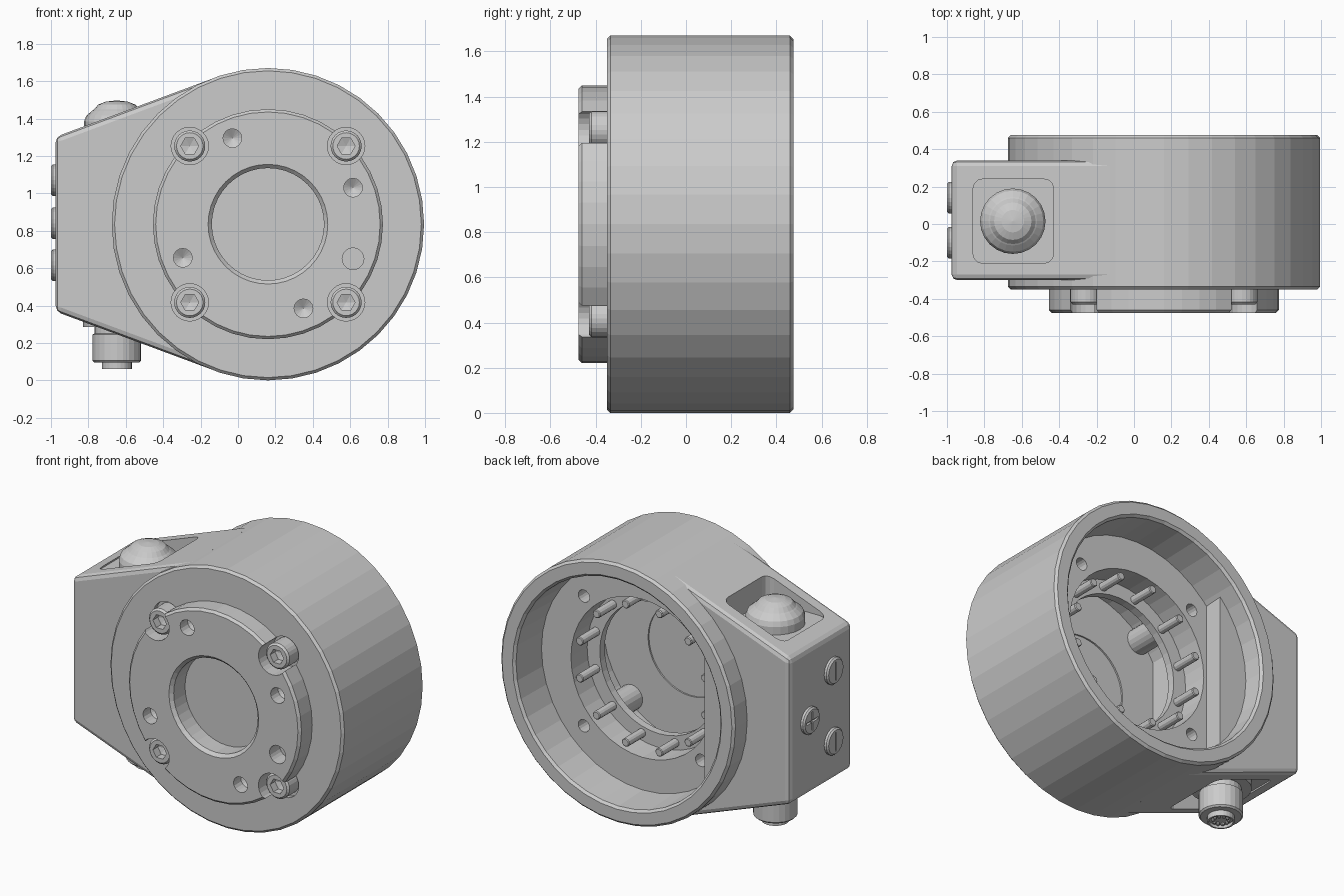
import bpy, bmesh
from math import sin, cos, pi, radians
from mathutils import Matrix, Vector

if "Cube" in bpy.data.objects:
    bpy.data.objects.remove(bpy.data.objects["Cube"])

CX, CZ, R = 0.16, 0.835, 0.835
AXIS_Y = Matrix.Rotation(-pi / 2, 4, 'X')   # profile height runs along +y
AXIS_NX = Matrix.Rotation(-pi / 2, 4, 'Y')  # profile height runs along -x
AXIS_Z = Matrix.Identity(4)


def finish(bm, name):
    bmesh.ops.remove_doubles(bm, verts=bm.verts, dist=1e-5)
    bmesh.ops.recalc_face_normals(bm, faces=bm.faces)
    me = bpy.data.meshes.new(name)
    bm.to_mesh(me)
    bm.free()
    ob = bpy.data.objects.new(name, me)
    bpy.context.collection.objects.link(ob)
    return ob


def lathe(name, prof, pos, rot=AXIS_Y, n=40):
    """Spin a closed (radius, height) profile."""
    bm = bmesh.new()
    m = Matrix.Translation(pos) @ rot
    rings = []
    for i in range(n):
        a = 2 * pi * i / n
        rings.append([bm.verts.new(m @ Vector((r * cos(a), r * sin(a), h))) for r, h in prof])
    k = len(prof)
    for i in range(n):
        p, q = rings[i], rings[(i + 1) % n]
        for j in range(k):
            l = (j + 1) % k
            if prof[j][0] == 0 and prof[l][0] == 0:
                continue
            bm.faces.new((p[j], q[j], q[l], p[l]))
    return finish(bm, name)


def rod(name, r, h0, h1, pos, rot=AXIS_Y, n=20, c=0.0):
    """Cylinder with an optional chamfer at the h1 end."""
    s = c if h1 > h0 else -c
    prof = [(0, h0), (r, h0), (r, h1 - s)] + ([(r - c, h1)] if c else []) + [(0, h1)]
    return lathe(name, prof, pos, rot, n)


def box(name, lo, hi, bevel=0.0):
    bm = bmesh.new()
    bmesh.ops.create_cube(bm, size=1)
    for v in bm.verts:
        v.co = Vector([lo[i] if v.co[i] < 0 else hi[i] for i in range(3)])
    if bevel:
        es = [e for e in bm.edges if abs(e.verts[0].co.z - e.verts[1].co.z) > 1e-4]
        bmesh.ops.bevel(bm, geom=es, offset=bevel, segments=3, profile=0.5, affect='EDGES')
    return finish(bm, name)


def cut(targets, cutters):
    """Subtract every cutter from every target, then drop the cutters."""
    for t in targets:
        bpy.context.view_layer.objects.active = t
        for c in cutters:
            mod = t.modifiers.new("cut", 'BOOLEAN')
            mod.operation, mod.solver, mod.object = 'DIFFERENCE', 'EXACT', c
            bpy.ops.object.modifier_apply(modifier=mod.name)
    for c in cutters:
        bpy.data.objects.remove(c)


# Round housing, open at the back with a stepped interior
housing = lathe("housing", [
    (0.30, -0.35), (0.82, -0.35), (R, -0.335), (R, 0.46), (0.82, 0.475), (0.745, 0.475),
    (0.73, 0.46), (0.72, 0.215), (0.51, 0.215), (0.51, 0.05), (0.42, 0.05), (0.42, 0.0),
    (0.62, 0.0), (0.62, -0.27), (0.30, -0.27)], (CX, 0, CZ))

# Front mounting flange and the disc closing its bore
flange = lathe("front_flange", [
    (0.30, -0.455), (0.32, -0.475), (0.60, -0.475), (0.615, -0.46), (0.615, -0.34),
    (0.30, -0.34)], (CX, 0, CZ))
rod("bore_disc", 0.305, -0.28, -0.34, (CX, 0, CZ), n=40)

# Side lug, tangent to the housing and ending inside it as a flat wall


def polar(r, deg):
    return (r * cos(radians(deg)), r * sin(radians(deg)))


half = [(-1.135, 0.467), polar(0.833, 110.5), polar(0.78, 113), polar(0.78, 122), (-0.53, 0.57)]
outline = half + [(x, -z) for x, z in reversed(half)]
bm = bmesh.new()
front = [bm.verts.new((CX + x, -0.30, CZ + z)) for x, z in outline]
back = [bm.verts.new((CX + x, 0.34, CZ + z)) for x, z in outline]
n = len(outline)
bm.faces.new(front)
bm.faces.new(back[::-1])
for i in range(n):
    j = (i + 1) % n
    bm.faces.new((front[i], back[i], back[j], front[j]))
outer = {v for ring in (front, back) for v in (ring[0], ring[1], ring[n - 2], ring[n - 1])}
tips = {ring[i] for ring in (front, back) for i in (1, n - 2)}
edges = [e for e in bm.edges if set(e.verts) <= outer and not set(e.verts) <= tips]
bmesh.ops.bevel(bm, geom=edges, offset=0.03, segments=2, profile=0.5, affect='EDGES')
lug = finish(bm, "side_lug")

# Pockets for the button and the connector
cut([lug, housing], [
    box("pocket_top", (-0.86, -0.21, 1.335), (-0.43, 0.24, 1.75), 0.05),
    box("pocket_bottom", (-0.86, -0.21, -0.1), (-0.43, 0.24, 0.335), 0.05)])

# Four socket bolts in counterbores, with inner bosses and blind holes behind
bolts = [(CX + sx * 0.418, 0, CZ + sz * 0.418) for sx in (-1, 1) for sz in (-1, 1)]
cut([flange, housing], [rod("bore", 0.10, -0.32, -0.55, p, n=24) for p in bolts])
cut([housing], [rod("blind", 0.04, 0.08, 0.3, p, n=16) for p in bolts])
for p in bolts:
    bolt = rod("socket_bolt", 0.083, -0.31, -0.43, p, n=24, c=0.012)
    cut([bolt], [lathe("hex", [(0, -0.5), (0.048, -0.5), (0.048, -0.38), (0, -0.365)], p, n=6)])
    rod("bolt_boss", 0.08, -0.28, 0.0, p)

# Dowel holes in the flange
holes = [lathe("dowel", [(0, -0.5), (0.05, -0.5), (0.05, -0.40), (0, -0.37)], (x, 0, z), n=16)
         for x, z in ((-0.03, 1.295), (0.615, 1.03), (-0.295, 0.655), (0.35, 0.385))]
cut([flange], holes + [rod("pin_hole", 0.058, -0.37, -0.5, (0.615, 0, 0.65))])

# Ring of studs inside the back opening
for i in range(12):
    x, z = polar(0.462, 15 + 30 * i)
    rod("stud", 0.027, 0.03, 0.22, (CX + x, 0, CZ + z), n=12, c=0.005)

# Domed push button
lathe("push_button", [
    (0, 1.32), (0.175, 1.32), (0.175, 1.385), (0.163, 1.415), (0.13, 1.443), (0.122, 1.448),
    (0.10, 1.474), (0.06, 1.49), (0, 1.497)], (-0.648, 0.015, 0), AXIS_Z, 24)

# Round cable connector underneath, with hollow end and pins
C = (-0.648, 0.015, 0)
lathe("connector", [
    (0, 0.35), (0.18, 0.35), (0.18, 0.285), (0.12, 0.285), (0.12, 0.25), (0.13, 0.245),
    (0.13, 0.105), (0.12, 0.095), (0.08, 0.095), (0.08, 0.06), (0.07, 0.06), (0.07, 0.08),
    (0, 0.08)], C, AXIS_Z, 24)
for i in range(10):
    x, y = polar(0.045, 36 * i)
    rod("connector_pin", 0.009, 0.09, 0.064, (C[0] + x, C[1] + y, 0), AXIS_Z, 8)

# Slotted plugs on the lug's end face
for y, z, cross in ((-0.10, 1.07, False), (0.14, 0.84, True), (-0.10, 0.615, False)):
    plug = rod("end_plug", 0.085, -0.02, 0.025, (-0.975, y, z), AXIS_NX, 24, 0.01)
    slots = [box("slot", (-1.1, y - 0.007, z - 0.06), (-0.985, y + 0.007, z + 0.06))]
    if cross:
        slots.append(box("slot", (-1.1, y - 0.06, z - 0.007), (-0.985, y + 0.06, z + 0.007)))
    cut([plug], slots)
